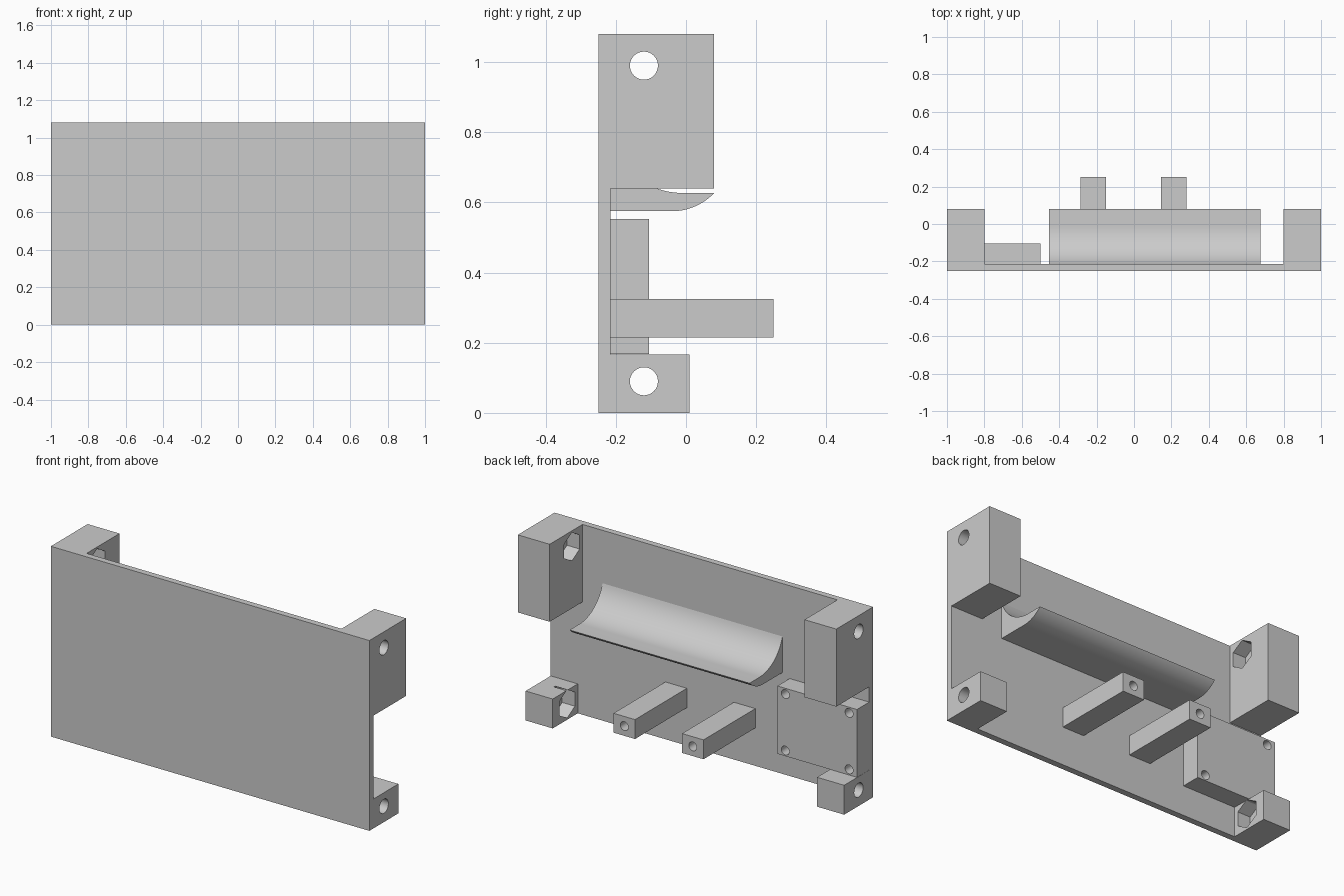
import bpy, math
from mathutils import Matrix, Vector

default = bpy.data.objects.get("Cube")
if default:
    bpy.data.objects.remove(default, do_unlink=True)

grey = bpy.data.materials.new("plain_grey")
grey.use_nodes = True
colour = (0.6, 0.6, 0.6, 1)
grey.diffuse_color = colour
grey.node_tree.nodes["Principled BSDF"].inputs["Base Color"].default_value = colour


def box(name, x, y, z):
    """Box from three (low, high) ranges."""
    bpy.ops.mesh.primitive_cube_add(size=1)
    ob = bpy.context.object
    ob.name = name
    ranges = (x, y, z)
    size = Vector([b - a for a, b in ranges])
    mid = Vector([(a + b) / 2 for a, b in ranges])
    ob.data.transform(Matrix.Translation(mid) @ Matrix.Diagonal(size).to_4x4())
    ob.data.materials.append(grey)
    return ob


def drill(target, centre, radius, length, axis, sides=32):
    """Cut a round or hexagonal hole centred on a point, along X or Y."""
    bpy.ops.mesh.primitive_cylinder_add(vertices=sides, radius=radius, depth=length)
    cutter = bpy.context.object
    turn = Matrix.Rotation(math.pi / 2, 4, "Y" if axis == "X" else "X")
    # Hexagons lie with a flat side up
    spin = Matrix.Rotation(math.pi / 6, 4, "Z") if sides == 6 else Matrix()
    if sides == 6:
        spin = Matrix.Rotation(math.pi / 2, 4, "Z")
    cutter.data.transform(Matrix.Translation(centre) @ turn @ spin)
    cutter.data.materials.append(grey)
    cutter.hide_render = True
    mod = target.modifiers.new("hole", "BOOLEAN")
    mod.operation = "DIFFERENCE"
    mod.solver = "EXACT"
    mod.object = cutter
    bpy.context.view_layer.objects.active = target
    bpy.ops.object.modifier_apply(modifier=mod.name)
    bpy.data.objects.remove(cutter, do_unlink=True)


def smooth(ob):
    bpy.ops.object.select_all(action="DESELECT")
    ob.select_set(True)
    bpy.context.view_layer.objects.active = ob
    bpy.ops.object.shade_smooth_by_angle(angle=math.radians(30))


FRONT, INNER, HOLE_Y = -0.25, -0.215, -0.12

# Front panel
box("front_panel", (-1, 1), (FRONT, INNER), (0, 1.08))

# Corner blocks with bolt holes and nut pockets on their inner faces
for side, word in ((1, "left"), (-1, "right")):
    for level, width, back, z, hole_z in (
        ("upper", 0.2, 0.08, (0.64, 1.08), 0.99),
        ("lower", 0.17, 0.01, (0, 0.167), 0.09),
    ):
        inside = side * (1 - width)
        block = box(f"{level}_{word}_block", sorted((side, inside)), (INNER, back), z)
        drill(block, (side * 0.9, HOLE_Y, hole_z), 0.04, 0.6, "X")
        drill(block, (inside, HOLE_Y, hole_z), 0.08, 0.16, "X", 6)
        smooth(block)

# Circuit board mount with four screw holes
mount = box("board_mount", (-1, -0.5), (INNER, -0.105), (0.168, 0.553))
for x in (-0.95, -0.55):
    for z in (0.2, 0.52):
        drill(mount, (x, -0.105, z), 0.025, 0.14, "Y")
smooth(mount)

# Two long posts with screw holes in their ends
for name, x in (("right_post", (-0.285, -0.15)), ("left_post", (0.145, 0.28))):
    post = box(name, x, (INNER, 0.25), (0.215, 0.325))
    drill(post, (sum(x) / 2, 0.25, 0.27), 0.025, 0.2, "Y")
    smooth(post)


# Curved cradle, extruded from its side profile
def arc(y, z, radius, start, end, steps=20):
    for i in range(steps + 1):
        a = math.radians(start + (end - start) * i / steps)
        yield (y + radius * math.cos(a), z + radius * math.sin(a))


profile = list(arc(-0.01, 0.841, 0.214, 196.5, 270))
profile += list(arc(-0.04, 0.74, 0.165, 313.5, 270))
profile.insert(21, (0.08, 0.627))
profile.append((INNER, 0.575))
count = len(profile)
x_ends = (-0.455, 0.675)
verts = [(x, y, z) for x in x_ends for y, z in profile]
faces = [tuple(range(count)), tuple(reversed(range(count, 2 * count)))]
for i in range(count):
    j = (i + 1) % count
    faces.append((j, i, i + count, j + count))
mesh = bpy.data.meshes.new("cradle")
mesh.from_pydata(verts, [], faces)
mesh.materials.append(grey)
cradle = bpy.data.objects.new("cradle", mesh)
bpy.context.collection.objects.link(cradle)
bpy.context.view_layer.objects.active = cradle
cradle.select_set(True)
bpy.ops.object.mode_set(mode="EDIT")
bpy.ops.mesh.select_all(action="SELECT")
bpy.ops.mesh.normals_make_consistent(inside=False)
bpy.ops.object.mode_set(mode="OBJECT")
smooth(cradle)
